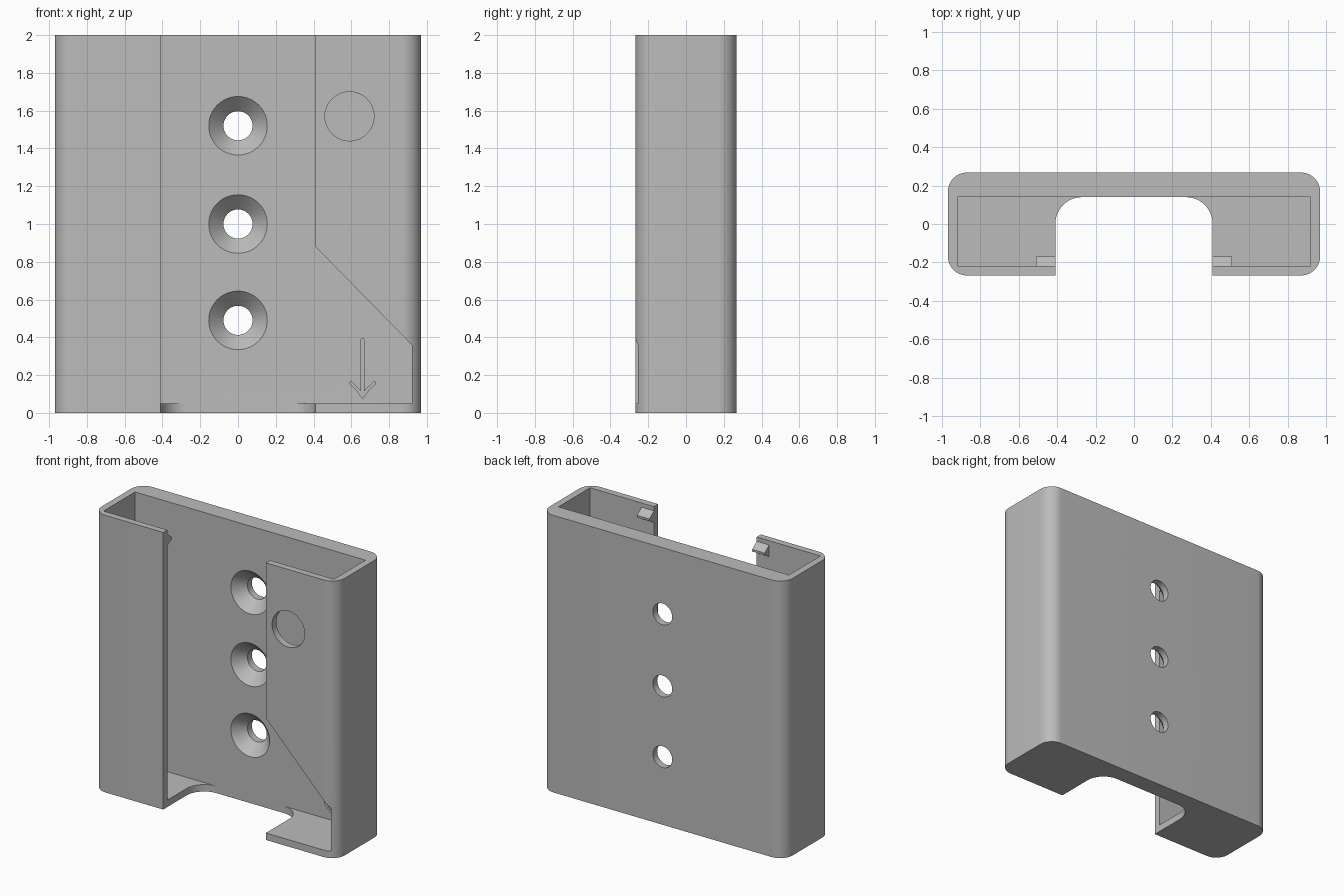
import bpy, bmesh, math
from mathutils import Vector

cube = bpy.data.objects.get("Cube")
if cube:
    bpy.data.objects.remove(cube, do_unlink=True)

grey = bpy.data.materials.new("plain grey")
grey.use_nodes = True
grey.diffuse_color = (0.5, 0.5, 0.5, 1)
grey.node_tree.nodes["Principled BSDF"].inputs["Base Color"].default_value = (0.5, 0.5, 0.5, 1)

X, Y, FRONT = 0.97, 0.268, -0.22      # outer half sizes, inner face of front wall
SLOT, BACK, FLOOR = 0.41, 0.14, 0.05  # slot half width, back wall face, floor top


def loft(name, rings):
    """Closed solid through a list of rings with equal point counts."""
    bm = bmesh.new()
    loops = [[bm.verts.new(p) for p in ring] for ring in rings]
    n = len(loops[0])
    for a, b in zip(loops, loops[1:]):
        for i in range(n):
            bm.faces.new((a[i], a[(i + 1) % n], b[(i + 1) % n], b[i]))
    bm.faces.new(loops[0][::-1])
    bm.faces.new(loops[-1])
    bmesh.ops.recalc_face_normals(bm, faces=bm.faces)
    mesh = bpy.data.meshes.new(name)
    bm.to_mesh(mesh)
    bm.free()
    mesh.materials.append(grey)
    obj = bpy.data.objects.new(name, mesh)
    bpy.context.collection.objects.link(obj)
    return obj


def prism(name, points, axis, lo, hi):
    """Extrude a 2D outline along x, y or z."""
    def place(p, h):
        q = list(p)
        q.insert("xyz".index(axis), h)
        return Vector(q)
    return loft(name, [[place(p, h) for p in points] for h in (lo, hi)])


def rect(x0, x1, y0, y1):
    return [(x0, y0), (x1, y0), (x1, y1), (x0, y1)]


def arc(cx, cy, r, start, end, steps=12):
    angles = [math.radians(start + (end - start) * i / steps) for i in range(steps + 1)]
    return [(cx + r * math.cos(a), cy + r * math.sin(a)) for a in angles]


def circle(cx, cy, r):
    return arc(cx, cy, r, 0, 360, 48)[:-1]


def cut(target, cutter):
    cutter.hide_render = True
    mod = target.modifiers.new("cut", "BOOLEAN")
    mod.operation = "DIFFERENCE"
    mod.solver = "EXACT"
    mod.object = cutter
    bpy.context.view_layer.objects.active = target
    bpy.ops.object.modifier_apply(modifier=mod.name)
    bpy.data.objects.remove(cutter, do_unlink=True)


# Rounded outer block
R = 0.1
outline = (arc(X - R, Y - R, R, 0, 90) + arc(R - X, Y - R, R, 90, 180)
           + arc(R - X, R - Y, R, 180, 270) + arc(X - R, R - Y, R, 270, 360))
holder = prism("holder_body", outline, "z", 0, 2)

# Inner pocket, open at the top
cut(holder, prism("pocket", rect(-0.92, 0.92, FRONT, BACK), "z", FLOOR, 2.2))

# Front slot, and the rounded notch through the floor
cut(holder, prism("front_slot", rect(-SLOT, SLOT, -0.4, -0.1), "z", -0.1, 2.2))
r = 0.14
notch = ([(-SLOT, -0.4), (SLOT, -0.4)] + arc(SLOT - r, BACK - r, r, 0, 90)
         + arc(r - SLOT, BACK - r, r, 90, 180))
cut(holder, prism("floor_notch", notch, "z", -0.1, 0.1))

# Slanted opening and round window in the front wall
opening = [(0.3, FLOOR), (0.92, FLOOR), (0.92, 0.36), (SLOT, 0.88), (0.3, 0.99)]
cut(holder, prism("slanted_opening", opening, "y", -0.4, -0.1))
cut(holder, prism("round_window", circle(0.59, 1.57, 0.13), "y", -0.4, -0.1))

# Countersunk screw holes
for z in (0.49, 1.0, 1.52):
    steps = [(0.1, 0.155), (BACK, 0.155), (0.218, 0.077), (0.4, 0.077)]
    cut(holder, loft("screw_hole", [[(x, y, h) for x, h in circle(0, z, rad)]
                                    for y, rad in steps]))

# Arrow engraved in the back wall
half = [(0.008, 0.39), (0.008, 0.115), (0.063, 0.168), (0.07, 0.155), (0.03, 0.118)]
arrow = half + [(0, 0.075)] + [(-x, z) for x, z in reversed(half)]
cut(holder, prism("arrow_engraving", [(x + 0.66, z) for x, z in arrow], "y", 0.1, 0.165))

bpy.ops.object.select_all(action="DESELECT")
holder.select_set(True)
bpy.context.view_layer.objects.active = holder
bpy.ops.object.shade_smooth_by_angle(angle=math.radians(30))

# Retaining catches behind the front wall
catch = [(FRONT - 0.001, 1.97), (-0.17, 1.93), (-0.17, 1.915), (FRONT - 0.001, 1.885)]
for side, s in (("left", 1), ("right", -1)):
    prism(side + "_catch", catch, "x", s * SLOT, s * 0.51)
